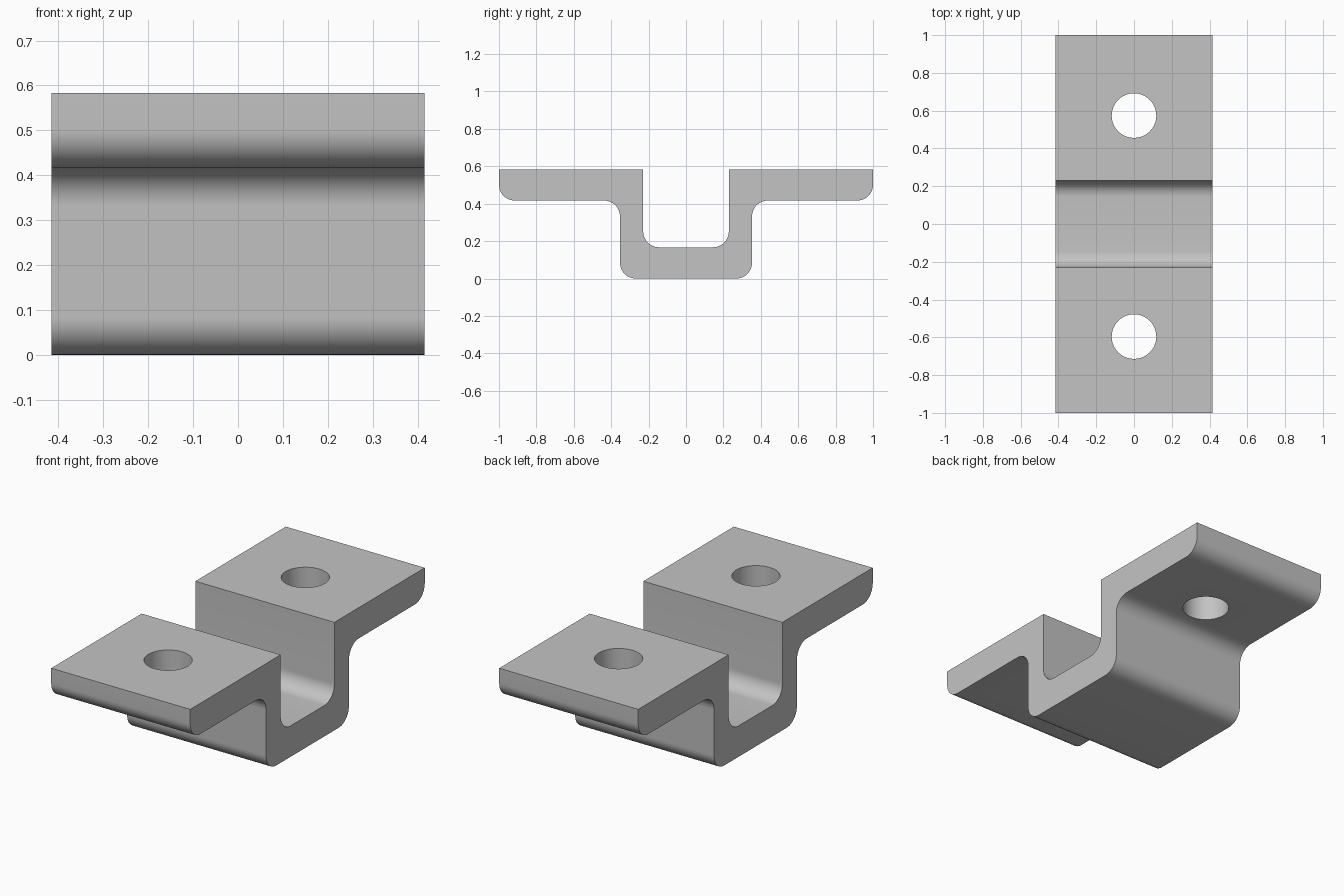
import bpy
import bmesh
import math
from mathutils import Vector

cube = bpy.data.objects.get("Cube")
if cube:
    bpy.data.objects.remove(cube, do_unlink=True)

HALF_WIDTH = 0.415
FILLET = 0.085
HOLE_RADIUS = 0.118

steel = bpy.data.materials.new("grey_steel")
steel.use_nodes = True
colour = (0.55, 0.55, 0.55, 1)
steel.diffuse_color = colour
steel.node_tree.nodes["Principled BSDF"].inputs["Base Color"].default_value = colour


def round_corner(before, corner, after, radius, steps=12):
    """Points of the arc that replaces a right-angled corner."""
    a = (before - corner).normalized()
    b = (after - corner).normalized()
    centre = corner + (a + b) * radius
    arc = []
    for i in range(steps + 1):
        t = i / steps * math.pi / 2
        arc.append(centre - b * radius * math.cos(t) - a * radius * math.sin(t))
    return arc


# Half of the bent strip's outline (y, z, fillet radius), mirrored across y = 0
half = [
    (0.353, 0, FILLET),
    (0.353, 0.417, FILLET),
    (1, 0.417, FILLET),
    (1, 0.583, 0),
    (0.229, 0.583, 0),
    (0.229, 0.167, FILLET),
]
corners = half + [(-y, z, r) for y, z, r in reversed(half)]
points = [Vector((y, z)) for y, z, r in corners]
outline = []
for i, (y, z, r) in enumerate(corners):
    if r:
        following = points[(i + 1) % len(points)]
        outline += round_corner(points[i - 1], points[i], following, r)
    else:
        outline.append(points[i])

# Bracket body: extrude the outline across the width
bm = bmesh.new()
side = bm.faces.new([bm.verts.new((-HALF_WIDTH, p.x, p.y)) for p in outline])
extruded = bmesh.ops.extrude_face_region(bm, geom=[side], use_keep_orig=True)
moved = [v for v in extruded["geom"] if isinstance(v, bmesh.types.BMVert)]
bmesh.ops.translate(bm, verts=moved, vec=(2 * HALF_WIDTH, 0, 0))
bmesh.ops.recalc_face_normals(bm, faces=bm.faces)
mesh = bpy.data.meshes.new("bracket")
bm.to_mesh(mesh)
bm.free()
mesh.materials.append(steel)
bracket = bpy.data.objects.new("bracket", mesh)
bpy.context.collection.objects.link(bracket)

# Bolt holes through both flanges
for name, y in (("back_hole", 0.574), ("front_hole", -0.596)):
    bpy.ops.mesh.primitive_cylinder_add(
        vertices=64, radius=HOLE_RADIUS, depth=0.5, location=(0, y, 0.5))
    cutter = bpy.context.object
    cutter.name = name + "_cutter"
    cutter.hide_render = True
    cutter.data.materials.append(steel)
    cut = bracket.modifiers.new(name, "BOOLEAN")
    cut.operation = "DIFFERENCE"
    cut.solver = "EXACT"
    cut.object = cutter
    bpy.ops.object.select_all(action="DESELECT")
    bracket.select_set(True)
    bpy.context.view_layer.objects.active = bracket
    bpy.ops.object.modifier_apply(modifier=name)
    bpy.data.objects.remove(cutter, do_unlink=True)

# Smooth the bends and hole walls, keep the edges crisp
bpy.ops.object.shade_smooth_by_angle(angle=math.radians(30))
